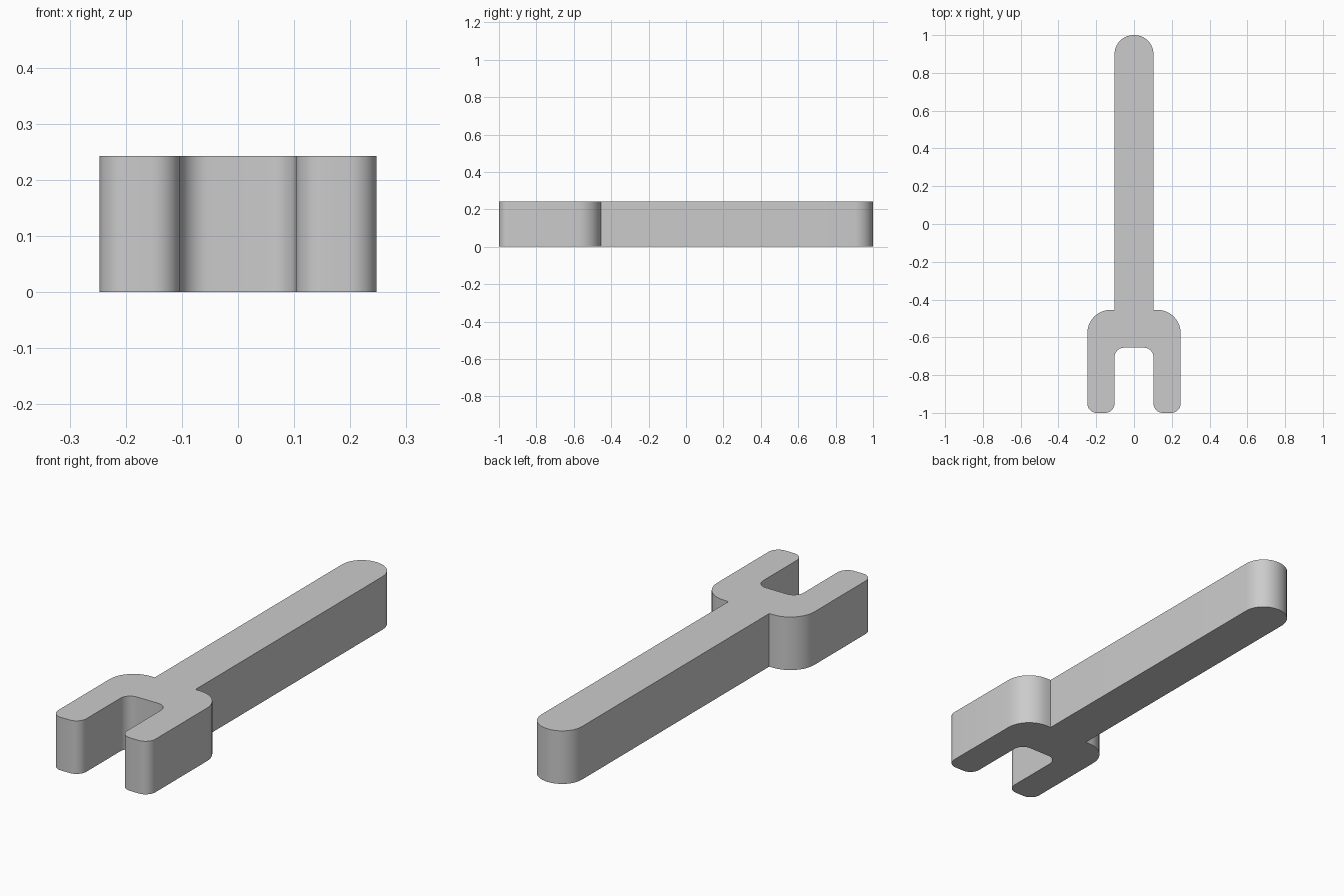
import bpy
import bmesh
import math
from mathutils import Vector

cube = bpy.data.objects.get("Cube")
if cube:
    bpy.data.objects.remove(cube, do_unlink=True)

HEIGHT = 0.243
HANDLE = 0.103   # half width of handle and of jaw opening
HEAD = 0.247     # half width of head
SHOULDER = -0.455
SLOT = -0.655


def rounded(prev, corner, after, radius, steps=10):
    """Arc that replaces a right-angled corner."""
    c = Vector(corner)
    a = (Vector(prev) - c).normalized() * radius
    b = (Vector(after) - c).normalized() * radius
    centre = c + a + b
    return [centre - b * math.cos(t) - a * math.sin(t)
            for t in (i * math.pi / 2 / steps for i in range(steps + 1))]


# Half outline: corner position and rounding radius
corners = [
    ((0, 1), 0),
    ((HANDLE, 1), 0.1),
    ((HANDLE, SHOULDER), 0),
    ((HEAD, SHOULDER), 0.122),
    ((HEAD, -1), 0.05),
    ((HANDLE, -1), 0.05),
    ((HANDLE, SLOT), 0.05),
    ((0, SLOT), 0),
]
half = []
for i, (point, radius) in enumerate(corners):
    if radius:
        half += rounded(corners[i - 1][0], point, corners[i + 1][0], radius)
    else:
        half.append(Vector(point))
outline = half + [Vector((-p.x, p.y)) for p in reversed(half[1:-1])]

# Extrude the outline into the solid wrench
bm = bmesh.new()
base = bm.faces.new([bm.verts.new((p.x, p.y, 0)) for p in outline])
result = bmesh.ops.extrude_face_region(bm, geom=[base], use_keep_orig=True)
top = [v for v in result["geom"] if isinstance(v, bmesh.types.BMVert)]
bmesh.ops.translate(bm, verts=top, vec=(0, 0, HEIGHT))
bmesh.ops.recalc_face_normals(bm, faces=bm.faces)
mesh = bpy.data.meshes.new("open_end_wrench")
bm.to_mesh(mesh)
bm.free()

wrench = bpy.data.objects.new("open_end_wrench", mesh)
bpy.context.collection.objects.link(wrench)

# Plain grey material
grey = bpy.data.materials.new("light_grey")
grey.use_nodes = True
colour = (0.6, 0.6, 0.6, 1)
grey.diffuse_color = colour
grey.node_tree.nodes["Principled BSDF"].inputs["Base Color"].default_value = colour
mesh.materials.append(grey)

# Smooth the rounded corners, keep the rims sharp
bpy.ops.object.select_all(action="DESELECT")
wrench.select_set(True)
bpy.context.view_layer.objects.active = wrench
bpy.ops.object.shade_smooth_by_angle(angle=math.radians(30))
